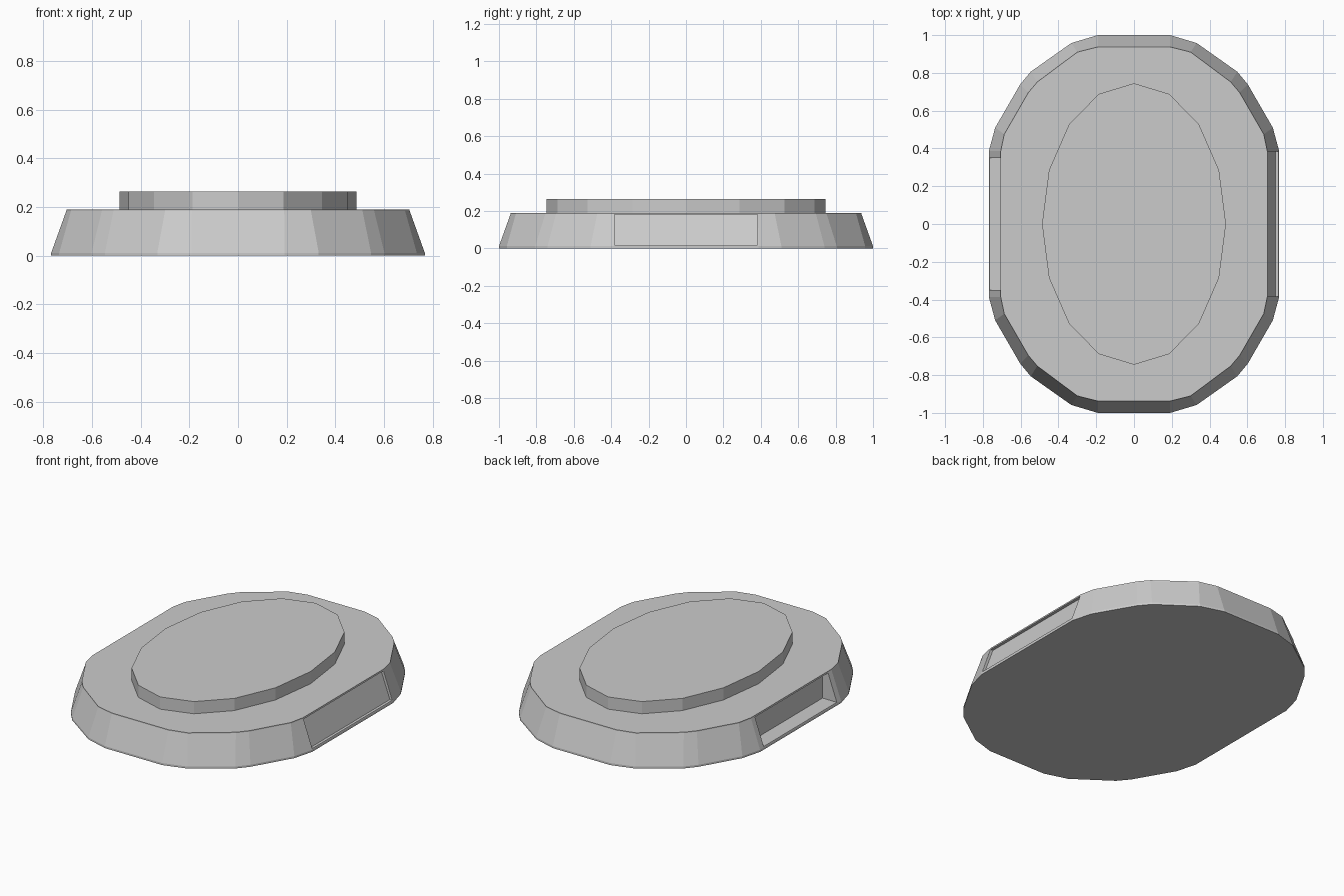
import bpy, bmesh, math

if "Cube" in bpy.data.objects:
    bpy.data.objects.remove(bpy.data.objects["Cube"])

# Quarter outlines (+x, +y) of the sloped base, at foot and at rim
FOOT = [(0.768, 0.388), (0.735, 0.51), (0.602, 0.74), (0.547, 0.806), (0.332, 0.958), (0.192, 1.0)]
RIM = [(0.706, 0.385), (0.687, 0.475), (0.56, 0.695), (0.512, 0.752), (0.30, 0.91), (0.19, 0.938)]


def mirror4(q):
    """Mirror a quarter outline into a full counter-clockwise loop."""
    half = q + [(-x, y) for x, y in reversed(q)]
    return half + [(-x, -y) for x, y in half]


def loft(name, rings):
    """Closed solid through rings of 3D points."""
    bm = bmesh.new()
    vs = [[bm.verts.new(p) for p in r] for r in rings]
    n = len(vs[0])
    for a, b in zip(vs, vs[1:]):
        for i in range(n):
            j = (i + 1) % n
            bm.faces.new((a[i], a[j], b[j], b[i]))
    bm.faces.new(vs[0][::-1])
    bm.faces.new(vs[-1])
    bmesh.ops.recalc_face_normals(bm, faces=bm.faces[:])
    me = bpy.data.meshes.new(name)
    bm.to_mesh(me)
    bm.free()
    ob = bpy.data.objects.new(name, me)
    bpy.context.collection.objects.link(ob)
    return ob


def at_z(loop, z):
    return [(x, y, z) for x, y in loop]


def cut(target, profile, half_y):
    """Cut an x-z profile, extruded along y, out of the target."""
    cutter = loft("cutter", [[(x, y, z) for x, z in profile] for y in (-half_y, half_y)])
    cutter.hide_render = True
    mod = target.modifiers.new("recess", 'BOOLEAN')
    mod.operation = 'DIFFERENCE'
    mod.solver = 'EXACT'
    mod.object = cutter
    bpy.context.view_layer.objects.active = target
    bpy.ops.object.modifier_apply(modifier=mod.name)
    bpy.data.objects.remove(cutter)


# Sloped base with thin upright lips at foot and rim
foot, rim = mirror4(FOOT), mirror4(RIM)
base = loft("base", [at_z(foot, 0), at_z(foot, 0.012), at_z(rim, 0.184), at_z(rim, 0.19)])

# Shallow sloping panel on the right, deep open pocket on the left
cut(base, [(0.75, 0.018), (0.9, 0.018), (0.9, 0.18), (0.69, 0.18)], 0.383)
cut(base, [(-0.67, 0.018), (-0.9, 0.018), (-0.9, 0.18), (-0.67, 0.18)], 0.35)

# Raised oval platform
oval = [(0.487 * math.cos(i * math.pi / 8), 0.745 * math.sin(i * math.pi / 8)) for i in range(16)]
loft("raised_platform", [at_z(oval, 0.185), at_z(oval, 0.264)])
